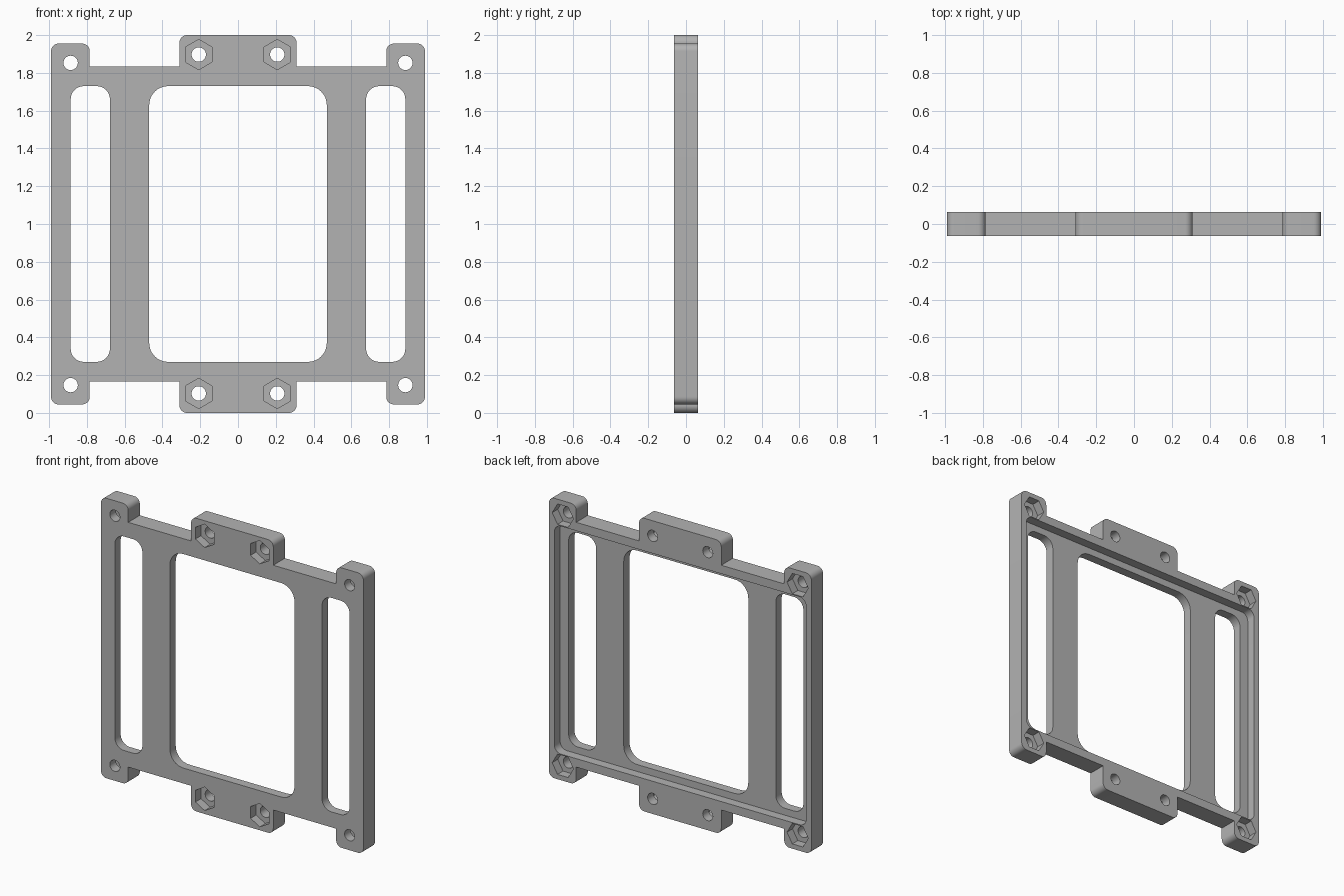
import bpy, bmesh, math
from mathutils import Vector

cube = bpy.data.objects.get("Cube")
if cube:
    bpy.data.objects.remove(cube, do_unlink=True)

HALF = 0.0625   # half of the plate thickness
OVER = 0.1      # cutters reach past the surface
MID = 1.0       # height of the plate centre


def rounded(points, steps=8):
    """Round the corners of a polygon of (x, z, radius) points."""
    out = []
    for i, (x, z, r) in enumerate(points):
        p = Vector((x, z))
        if r == 0:
            out.append(p)
            continue
        a = (Vector(points[i - 1][:2]) - p).normalized()
        b = (Vector(points[(i + 1) % len(points)][:2]) - p).normalized()
        centre = p + (a + b) * r
        for k in range(steps + 1):
            t = k / steps * math.pi / 2
            out.append(centre - b * r * math.cos(t) - a * r * math.sin(t))
    return out


def rectangle(x0, x1, half_z, r):
    return rounded([(x0, -half_z, r), (x1, -half_z, r), (x1, half_z, r), (x0, half_z, r)])


def polygon(x, z, r, sides, turn=0):
    angles = [turn + math.tau * k / sides for k in range(sides)]
    return [Vector((x + r * math.cos(a), z + r * math.sin(a))) for a in angles]


def prism(name, outline, y0, y1):
    """Extrude an outline from y0 to y1."""
    bm = bmesh.new()
    face = bm.faces.new([bm.verts.new((p.x, y0, p.y + MID)) for p in outline])
    ext = bmesh.ops.extrude_face_region(bm, geom=[face])
    verts = [v for v in ext["geom"] if isinstance(v, bmesh.types.BMVert)]
    bmesh.ops.translate(bm, verts=verts, vec=(0, y1 - y0, 0))
    bmesh.ops.recalc_face_normals(bm, faces=bm.faces)
    mesh = bpy.data.meshes.new(name)
    bm.to_mesh(mesh)
    bm.free()
    obj = bpy.data.objects.new(name, mesh)
    bpy.context.collection.objects.link(obj)
    return obj


# Plate outline: corner ears and centre tabs, mirrored from one quarter
quarter = [(0.99, 0.955, 0.04), (0.785, 0.955, 0.04), (0.785, 0.835, 0),
           (0.31, 0.835, 0), (0.31, 1.0, 0.04)]
top = quarter + [(-x, z, r) for x, z, r in reversed(quarter)]
outline = top + [(-x, -z, r) for x, z, r in top]
plate = prism("mounting_plate", rounded(outline), -HALF, HALF)

# Shallow recess in the back
cutters = [prism("back_recess_cutter", rectangle(-0.95, 0.95, 0.777, 0.05), 0, OVER)]

# Centre window and side slots
for name, x0, x1, r in (("window", -0.47, 0.47, 0.1),
                        ("left_slot", 0.678, 0.886, 0.07),
                        ("right_slot", -0.886, -0.678, 0.07)):
    cutters.append(prism(name + "_cutter", rectangle(x0, x1, 0.73, r), -OVER, OVER))

# Screw holes, with nut pockets at the front of the tabs and the back of the ears
for sx in (-1, 1):
    for sz in (-1, 1):
        for x, z, side, turn in ((0.208, 0.897, -1, math.pi / 6), (0.886, 0.853, 1, 0)):
            x, z = sx * x, sz * z
            cutters.append(prism("hole_cutter", polygon(x, z, 0.038, 32), -OVER, OVER))
            cutters.append(prism("nut_pocket_cutter", polygon(x, z, 0.08, 6, turn),
                                 side * 0.003, side * OVER))

for cutter in cutters:
    cutter.hide_render = True
    mod = plate.modifiers.new(cutter.name, "BOOLEAN")
    mod.operation = "DIFFERENCE"
    mod.solver = "EXACT"
    mod.object = cutter

# Bake the cuts and remove the cutters
bpy.context.view_layer.update()
evaluated = plate.evaluated_get(bpy.context.evaluated_depsgraph_get())
baked = bpy.data.meshes.new_from_object(evaluated)
plate.modifiers.clear()
plate.data = baked
for cutter in cutters:
    bpy.data.objects.remove(cutter, do_unlink=True)

# Grey material
grey = bpy.data.materials.new("plain_grey")
grey.use_nodes = True
colour = (0.45, 0.45, 0.45, 1)
grey.diffuse_color = colour
grey.node_tree.nodes["Principled BSDF"].inputs["Base Color"].default_value = colour
plate.data.materials.clear()
plate.data.materials.append(grey)

bpy.ops.object.select_all(action="DESELECT")
plate.select_set(True)
bpy.context.view_layer.objects.active = plate
bpy.ops.object.shade_smooth_by_angle(angle=math.radians(30))
